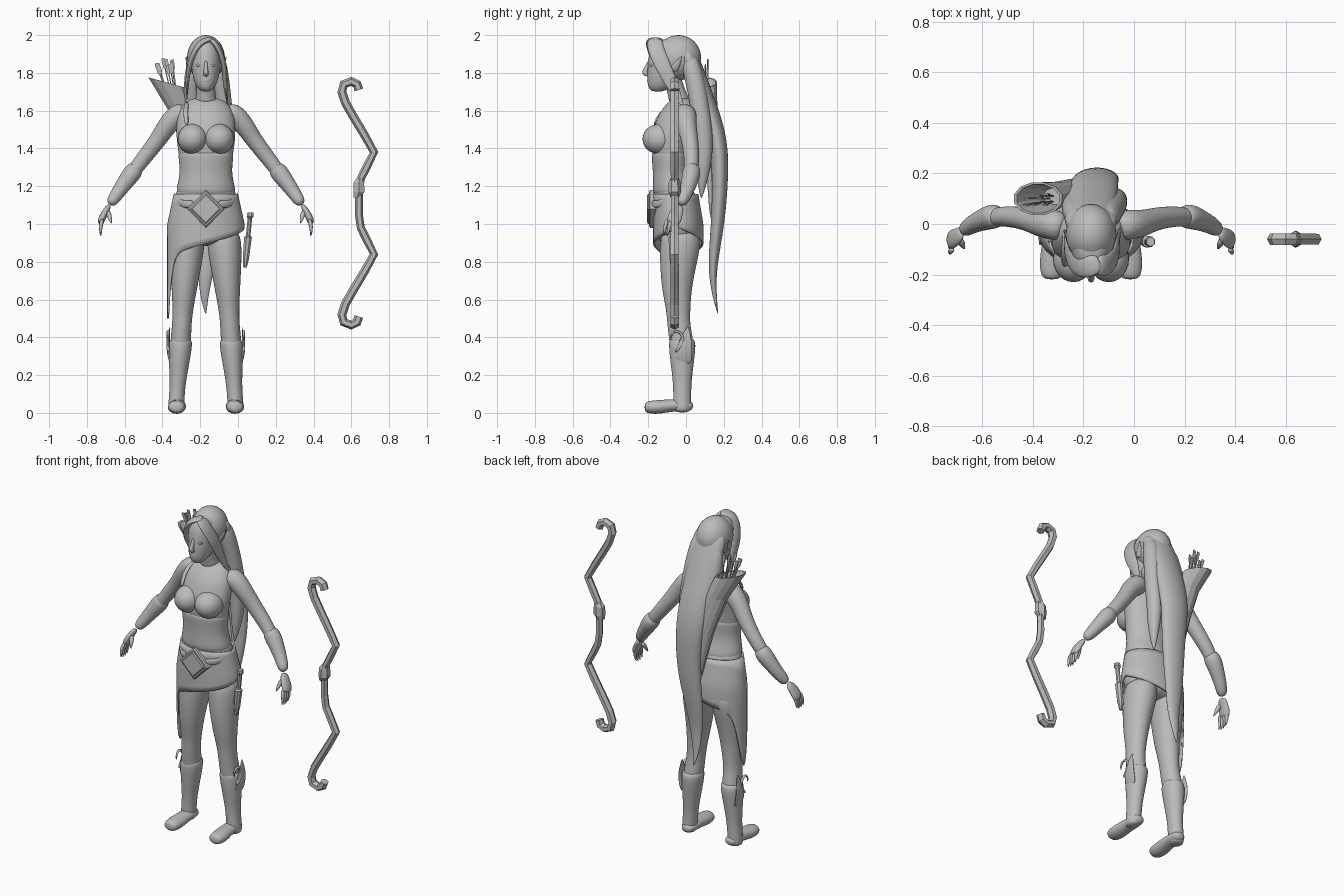
import bpy, bmesh, math, random
from mathutils import Vector, Matrix

default_cube = bpy.data.objects.get("Cube")
if default_cube:
    bpy.data.objects.remove(default_cube, do_unlink=True)

MIDLINE = Vector((-.17, 0, 0))
X, Y, Z = Matrix.Identity(3)
generator = random.Random(4)

shade = (.5, .5, .5, 1)
grey = bpy.data.materials.new("plain grey")
grey.use_nodes = True
grey.diffuse_color = shade
grey.node_tree.nodes["Principled BSDF"].inputs["Base Color"].default_value = shade


def finish(name, bm, level=0, mirror=None, origin=MIDLINE, smooth=True):
    """Turn a bmesh into a named object with its modifiers."""
    bmesh.ops.recalc_face_normals(bm, faces=bm.faces[:])
    mesh = bpy.data.meshes.new(name)
    bm.to_mesh(mesh)
    bm.free()
    for face in mesh.polygons:
        face.use_smooth = smooth
    mesh.materials.append(grey)
    obj = bpy.data.objects.new(name, mesh)
    obj.location = origin
    bpy.context.collection.objects.link(obj)
    if mirror is not None:
        modifier = obj.modifiers.new("mirror", 'MIRROR')
        modifier.use_axis = [axis == mirror for axis in range(3)]
    if level:
        modifier = obj.modifiers.new("round", 'SUBSURF')
        modifier.levels = modifier.render_levels = level
    return obj


def bridge(bm, rings):
    """Join neighbouring closed rings with quads."""
    for low, high in zip(rings, rings[1:]):
        for k in range(len(low)):
            bm.faces.new((low[k - 1], low[k], high[k], high[k - 1]))


def tube(name, rows, flat=1, sides=12, across=None, edit=None, **options):
    """Loft ellipses (x, y, z, radius), level or, if an across axis is given, square to the path."""
    bm = bmesh.new()
    centres = [Vector(row[:3]) for row in rows]
    rings = []
    for i, centre in enumerate(centres):
        u, v, radius = X, Y, rows[i][-1]
        if across:
            following = centres[min(i + 1, len(rows) - 1)]
            tangent = (following - centres[max(i - 1, 0)]).normalized()
            u = (across - tangent * across.dot(tangent)).normalized()
            v = tangent.cross(u)
        angles = [math.tau * (k + .5) / sides for k in range(sides)]
        rings.append([bm.verts.new(centre + radius * (u * math.cos(a) + v * flat * math.sin(a)))
                      for a in angles])
    bridge(bm, rings)
    bm.faces.new(rings[0])
    bm.faces.new(rings[-1])
    if edit:
        for vert in bm.verts:
            edit(vert.co)
    return finish(name, bm, **options)


def ball(name, centre, size, **options):
    bm = bmesh.new()
    matrix = Matrix.Translation(centre) @ Matrix.Diagonal((*size, 1))
    bmesh.ops.create_uvsphere(bm, u_segments=24, v_segments=16, radius=1, matrix=matrix)
    return finish(name, bm, **options)


def spine(*rows):
    """Rows (y, z, radius) on the midline."""
    return [(0, y, z, radius) for y, z, radius in rows]


def limb(*rows):
    """Rows (y, z, radius) along the sloping line of a leg."""
    return [(.16 - .07 * z, y, z, radius) for y, z, radius in rows]


def leaf(width, power, *points):
    """Path whose width runs out to a tip."""
    last = len(points) - 1
    return [(*point, width * (1 - (i / last) ** power) + .003) for i, point in enumerate(points)]


soft = dict(level=2)
pair = dict(level=2, mirror=0)

# Torso, bust, corset and strap
tube("torso", spine((-.04, .88, .15), (-.04, .98, .2), (-.05, 1.1, .18), (-.07, 1.2, .15),
                    (-.08, 1.28, .13), (-.08, 1.38, .15), (-.08, 1.46, .16), (-.06, 1.53, .16),
                    (-.04, 1.59, .15), (-.02, 1.64, .12), (-.02, 1.67, .07)), .68, 16, **soft)
ball("bust", (.07, -.14, 1.45), (.08, .09, .08), mirror=0)
tube("corset", spine((-.06, 1.13, .17), (-.07, 1.2, .156), (-.08, 1.28, .137),
                     (-.08, 1.37, .153), (-.08, 1.39, .14)), .7, 16, **soft)
tube("shoulder_strap", leaf(.012, 9, (-.1, -.17, 1.52), (-.11, -.14, 1.59), (-.1, -.05, 1.66),
                            (-.1, .03, 1.6)), .6, 6, X, level=1)

# Neck and head
tube("neck", spine((-.02, 1.62, .07), (-.04, 1.67, .054), (-.06, 1.73, .05), (-.08, 1.8, .05)), **soft)
tube("head", spine((-.15, 1.7, .022), (-.14, 1.72, .046), (-.12, 1.76, .067), (-.1, 1.83, .08),
                   (-.09, 1.9, .083), (-.09, 1.96, .066), (-.08, 1.98, .03)), 1.32, 16, **soft)
tube("nose", spine((-.19, 1.87, .008), (-.21, 1.83, .01), (-.22, 1.8, .016), (-.2, 1.78, .014)),
     1.2, 8, **soft)
ball("lips", (0, -.19, 1.76), (.024, .016, .012))
ball("eye", (.034, -.18, 1.84), (.016, .013, .008), mirror=0)
tube("ear", leaf(.025, 2, (.08, -.07, 1.81), (.09, -.05, 1.84), (.11, -.02, 1.89)), .5, 8, Y, **pair)

# Hair: cap, swept fringe and long locks
ball("hair_cap", (0, -.04, 1.88), (.1, .12, .12))
tube("fringe_right", leaf(.045, 5, (.04, -.15, 1.98), (-.03, -.18, 1.97), (-.08, -.15, 1.88),
                          (-.1, -.08, 1.77), (-.1, -.02, 1.65)), .35, 8, Y, **soft)
tube("fringe_left", leaf(.045, 5, (.02, -.16, 1.98), (.06, -.17, 1.95), (.1, -.13, 1.85),
                         (.1, -.07, 1.73), (.12, -.01, 1.61)), .35, 8, Y, **soft)
tube("long_hair", leaf(.11, 2, (0, -.02, 1.94), (0, .03, 1.84), (0, .09, 1.68), (.01, .15, 1.52),
                       (.02, .18, 1.38), (.03, .18, 1.2), (.02, .17, 1.02), (0, .15, .86),
                       (0, .14, .74), (-.01, .15, .62), (0, .17, .52)), .52, 10, X, **soft)
tube("hair_lock_left", leaf(.045, 6, (.06, .01, 1.9), (.08, .05, 1.75), (.1, .08, 1.58),
                            (.1, .1, 1.42), (.1, .09, 1.27), (.09, .08, 1.13)), 1.1, 10, X, **soft)
tube("hair_lock_right", leaf(.045, 3, (-.06, .02, 1.88), (-.08, .07, 1.7), (-.06, .13, 1.5),
                             (-.05, .16, 1.3)), 1, 10, X, **soft)

# Arms, gauntlets and hands
wrist = (.51, -.03, 1.1)
tube("arm", [(.1, -.02, 1.59, .055), (.15, 0, 1.58, .064), (.2, 0, 1.53, .055), (.25, .02, 1.45, .047),
             (.32, .03, 1.36, .043), (.39, .03, 1.27, .038), (*wrist, .025)], across=Y, **pair)
tube("gauntlet", [(.36, .03, 1.31, .043), (.39, .03, 1.27, .052), (.42, .02, 1.23, .046),
                  (.47, 0, 1.16, .037), (*wrist, .03)], across=Y, **pair)
tube("palm", [(*wrist, .026), (.53, -.05, 1.07, .036), (.55, -.06, 1.03, .042), (.56, -.07, 1, .034)],
     .5, 10, Y, **pair)
for finger in range(4):
    y = -.04 - .02 * finger
    length = .09 + .01 * math.sin(finger)
    tube("finger", leaf(.011, 3, (.546, y, 1.03), (.56, y - .01, 1.03 - length / 2),
                        (.555, y - .02, 1.03 - length)), 1, 6, Y, level=1, mirror=0)
tube("thumb", leaf(.015, 3, (.52, -.06, 1.07), (.51, -.08, 1.04), (.5, -.1, 1)), 1, 6, Y, level=1, mirror=0)

# Legs, boots and boot ornaments
tube("leg", limb((-.03, .98, .09), (-.03, .88, .095), (-.04, .8, .088), (-.05, .65, .069),
                 (-.04, .54, .056), (-.04, .47, .053), (-.02, .36, .058), (-.02, .25, .05)), 1.17, **pair)
tube("boot", limb(*[(-.02, z, radius) for z, radius in (
    (.4, .06), (.36, .066), (.27, .057), (.17, .045), (.1, .043), (.04, .044), (0, .042))]), 1.14, **pair)
tube("foot", [(.15, .04, .035, .034), (.15, -.01, .04, .044), (.15, -.08, .04, .045),
              (.155, -.15, .03, .052), (.155, -.2, .03, .046), (.155, -.22, .03, .03)], .75, across=X, **pair)
tube("boot_plate", leaf(.045, 3, (.18, -.01, .25), (.2, -.01, .33), (.2, 0, .39), (.19, .01, .46)),
     .25, 8, Y, **pair)
tube("boot_curl", leaf(.007, 5, (.2, -.06, .32), (.2, -.02, .36), (.2, -.01, .41), (.2, -.05, .44),
                       (.2, -.08, .42), (.2, -.08, .38)), 1, 6, X, level=1, mirror=0)

# Skirt with a slanting hem that falls to a point on the right hip
COLUMNS, ROWS, TOP = 48, 8, 1.16
bm = bmesh.new()
rings = []
for row in range(ROWS + 1):
    ring = []
    for column in range(COLUMNS):
        angle = math.tau * column / COLUMNS
        away = abs(angle - math.pi) / math.pi
        hem = .81 + .17 * away - .31 * math.exp(-(away / .13) ** 2)
        z = TOP + (hem - TOP) * row / ROWS
        flare = min(1, (TOP - z) / .16)
        width, depth = .17 + .035 * flare, .12 + .013 * flare
        ring.append(bm.verts.new((width * math.cos(angle),
                                  depth * math.sin(angle) - .055 + .014 * flare, z)))
    rings.append(ring)
bridge(bm, rings)
skirt = finish("skirt", bm)
skirt.modifiers.new("cloth", 'SOLIDIFY').thickness = .01

# Belt buckle and side wings
for name, size, front in (("buckle_frame", .1, -.19), ("buckle_gem", .08, -.2)):
    tube(name, spine((-.16, 1.08, size), (front, 1.08, size), (front - .006, 1.08, size * .9)),
         1, 4, X + Z, smooth=False)
tube("belt_wing", leaf(.022, 4, (.06, -.18, 1.11), (.11, -.16, 1.1), (.16, -.1, 1.12), (.17, -.06, 1.17)),
     .4, 6, Z, level=1, mirror=0)


# Quiver with a slanted open mouth, and arrows
def slant(co):
    if co.z > 1.74:
        co.z -= .28 * (co.x + .21)


mouth = (-.21, .1, 1.75)
tube("quiver", [(.01, .15, 1, .02), (0, .15, 1.08, .042), (-.06, .14, 1.38, .06), (-.13, .12, 1.6, .07),
                (*mouth, .098), (*mouth, .086), (-.14, .11, 1.62, .05)], .68, edit=slant, smooth=False)
for arrow in range(11):
    spread = Vector((generator.uniform(-.06, .05), generator.uniform(-.03, .03), 0))
    foot = Vector((-.17, .1, 1.64)) + spread / 2
    tip = Vector((-.22, .1, generator.uniform(1.83, 1.88))) + spread
    tube("arrow_shaft", [(*foot, .004), (*tip, .004)], 1, 4, X, smooth=False)
    tube("arrow_feathers", [(*foot.lerp(tip, .75), .004), (*foot.lerp(tip, .8), .012), (*tip, .012)],
         .3, 4, X, smooth=False)

# Dagger at the left hip
for name, profile in (("dagger_sheath", ((.77, .01), (.82, .018), (.93, .022), (.94, .01))),
                      ("dagger_hilt", ((.93, .013), (1.03, .013), (1.04, .02), (1.06, .017)))):
    tube(name, [(.13 + .1 * z, -.07, z, radius) for z, radius in profile], 1.1, 8, smooth=False)

# Bow: one limb mirrored about the grip
bow_centre = Vector((.64, -.06, 1.11))
limb_path = ((0, 0), (0, .06), (.01, .13), (.045, .2), (.08, .27), (.03, .36), (-.03, .46), (-.07, .53),
             (-.09, .59), (-.08, .63), (-.04, .645), (-.01, .63), (0, .6))
tube("bow", [(x, 0, z, .023 + .006 * z) for x, z in limb_path], .9, 6, Y,
     origin=bow_centre, mirror=2, smooth=False)
tube("bow_grip", [(-.01, 0, .03, .022), (0, 0, .06, .034), (0, 0, .11, .032), (.01, 0, .14, .018)],
     1, 6, origin=bow_centre, smooth=False)
